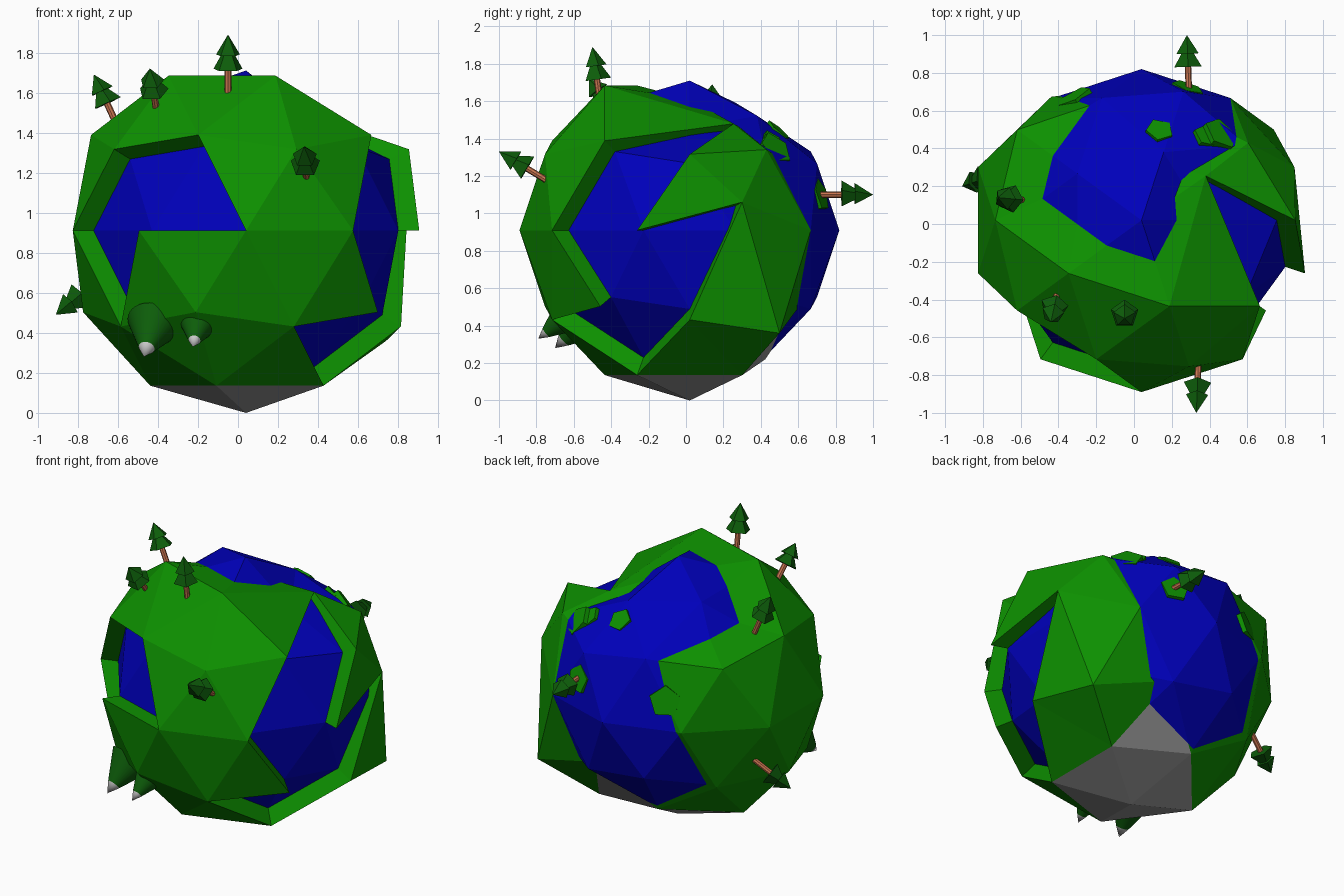
import bpy, bmesh
from math import sin, cos, radians
from mathutils import Vector, Matrix

if "Cube" in bpy.data.objects:
    bpy.data.objects.remove(bpy.data.objects["Cube"])

C = Vector((0.04, 0.02, 0.91))   # planet centre
SEA, LAND = 0.80, 0.91           # radii


def material(name, rgb):
    m = bpy.data.materials.new(name)
    m.diffuse_color = (*rgb, 1)
    m.use_nodes = True
    m.node_tree.nodes["Principled BSDF"].inputs["Base Color"].default_value = m.diffuse_color
    return m


GREEN = material("grass", (0.004, 0.28, 0.0))
BLUE = material("water", (0.0, 0.0, 0.5))
LEAF = material("leaf", (0.004, 0.11, 0.003))
BARK = material("bark", (0.6, 0.18, 0.08))
STONE = material("stone", (0.3, 0.3, 0.3))
SNOW = material("snow", (0.8, 0.8, 0.8))


def finish(name, bm, mats):
    me = bpy.data.meshes.new(name)
    bm.to_mesh(me)
    bm.free()
    for m in mats:
        me.materials.append(m)
    ob = bpy.data.objects.new(name, me)
    bpy.context.collection.objects.link(ob)
    return ob


# Named directions of the icosahedron: S, N, lower ring L0-4, upper ring U0-4
DIR = {"N": Vector((0, 0, 1)), "S": Vector((0, 0, -1))}
for i in range(5):
    for ring, start, step, z in (("L", -36, -72, -1), ("U", -72, -72, 1)):
        a = radians(start + step * i)
        DIR[ring + str(i)] = Vector((2 * cos(a), 2 * sin(a), z)) / 5 ** 0.5
# upper ring runs the other way round: U0 -72, U1 -144, U2 144, U3 72, U4 0


def direction(key):
    """'U0' is a corner, 'U0-L1' the midpoint of an edge."""
    return sum((DIR[k] for k in key.split("-")), Vector()).normalized()


def icosphere(radius):
    bm = bmesh.new()
    bmesh.ops.create_icosphere(bm, subdivisions=2, radius=radius)
    dirs = [(v, v.co.normalized()) for v in bm.verts]
    return bm, lambda key: max(dirs, key=lambda d: d[1].dot(direction(key)))[0]


# Ocean ball, slightly sunken on one side of the top
bm, vert = icosphere(SEA)
vert("N-U3").co *= 0.9
vert("N-U4").co *= 0.8
bmesh.ops.translate(bm, vec=C, verts=bm.verts)
ocean = finish("ocean", bm, [BLUE])

# Land shell: vertices pushed below the water leave the back sea open
bm, vert = icosphere(LAND)
radii = {"N": .70, "N-U2": .70, "N-U3": .62, "U3": .70, "U2-U3": .78,
         "U3-L3": .68, "U2-L3": .81, "L3": .68, "L3-L4": .74, "L2-L3": .82,
         "U3-L4": .80, "S-L3": .81, "U4-U3": .82}
for key, r in radii.items():
    vert(key).co = direction(key) * r
vert("N-U4").co = (0.34, 0.235, 0.57)
vert("U4-L4").co = (0.81, 0.28, 0.15)
vert("L4").co = (0.70, 0.48, -0.55)

# Grey polar cap
grey = list(vert("S").link_faces)
grey.append(bm.faces.get([vert(k) for k in ("S-L3", "S-L4", "L3-L4")]))
for f in grey:
    f.material_index = 1

# Lakes: whole faces cut out of the shell
lakes = ["U1 U0-U1 U1-L1", "U0-U1 U0-L1 U1-L1", "U1 U1-L1 U1-L2",
         "U1-L1 U1-L2 L1-L2", "U0-U4 U4-L0 U0-L0", "U4 U0-U4 U4-L0",
         "U4 U0-U4 N-U4", "L0 U0-L0 U4-L0", "L0 U4-L0 L0-L4",
         "L0 L0-L4 S-L0", "L0 S-L0 L0-L1", "U4-L0 L0-L4 U4-L4"]
cut = [bm.faces.get([vert(k) for k in lake.split()]) for lake in lakes]
bmesh.ops.delete(bm, geom=[f for f in cut if f], context="FACES")

# Shore walls down into the water
rim = [e for e in bm.edges if e.is_boundary]
new = bmesh.ops.extrude_edge_only(bm, edges=rim)["geom"]
for g in new:
    if isinstance(g, bmesh.types.BMVert):
        g.co *= 0.86
    elif isinstance(g, bmesh.types.BMFace):
        g.material_index = 0
bmesh.ops.recalc_face_normals(bm, faces=bm.faces)
if vert("U0").normal.dot(direction("U0")) < 0:
    bmesh.ops.reverse_faces(bm, faces=bm.faces)
bmesh.ops.translate(bm, vec=C, verts=bm.verts)
finish("land", bm, [GREEN, STONE])


def frustum(bm, base, axis, h0, h1, r0, r1, sides, mat=0, smooth=False):
    """Cone section between heights h0 and h1 along an axis."""
    axis = Vector(axis).normalized()
    mid = Vector(base) + axis * (h0 + h1) / 2
    mx = Matrix.Translation(mid) @ axis.to_track_quat("Z", "Y").to_matrix().to_4x4()
    res = bmesh.ops.create_cone(bm, cap_ends=True, segments=sides, radius1=r0,
                                radius2=r1, depth=h1 - h0, matrix=mx)
    for f in {f for v in res["verts"] for f in v.link_faces}:
        f.material_index = mat
        f.smooth = smooth and len(f.verts) < 5


# Small islands and headlands lying on the back sea
islands = [((0.14, 0.54, 1.5), 0.075), ((0.29, 0.74, 1.1), 0.09),
           ((-0.32, 0.68, 1.09), 0.10), ((0.47, 0.50, 1.38), 0.10),
           ((0.40, 0.50, 1.44), 0.07)]
for i, (p, r) in enumerate(islands):
    _, loc, normal, _ = ocean.closest_point_on_mesh(Vector(p))
    bm = bmesh.new()
    frustum(bm, loc, loc - C, -0.04, 0.012, r, r, 5)
    finish(f"island_{i + 1}", bm, [GREEN])

# Trees: trunk with two stacked crowns, given as base and tip
trees = [((-.05, -.46, 1.60), (-.05, -.50, 1.89)),
         ((-.41, -.38, 1.53), (-.44, -.52, 1.72)),
         ((-.61, .13, 1.45), (-.72, .14, 1.69)),
         ((-.71, .27, .64), (-.91, .20, .49)),
         ((.34, -.75, 1.18), (.33, -1.0, 1.33)),
         ((.29, .72, 1.10), (.28, 1.0, 1.10))]
for i, (base, tip) in enumerate(trees):
    axis = Vector(tip) - Vector(base)
    h = axis.length
    bm = bmesh.new()
    frustum(bm, base, axis, -0.04, 0.5 * h, 0.017, 0.017, 8, 1)
    frustum(bm, base, axis, 0.40 * h, 0.80 * h, 0.076, 0.010, 5)
    frustum(bm, base, axis, 0.65 * h, h, 0.062, 0.0, 5)
    finish(f"tree_{i + 1}", bm, [LEAF, BARK])

# Mountains: smooth cones with snow tips
mountains = [((-.425, -.54, .43), (-.47, -.70, .28), .135),
             ((-.20, -.65, .44), (-.225, -.79, .33), .10)]
for i, (base, tip, r) in enumerate(mountains):
    axis = Vector(tip) - Vector(base)
    h, s = axis.length, 0.7
    bm = bmesh.new()
    frustum(bm, base, axis, -0.03, s * h, r, r * 0.3, 32, 0, True)
    frustum(bm, base, axis, s * h, h, r * 0.3, 0.0, 32, 1, True)
    finish(f"mountain_{i + 1}", bm, [LEAF, SNOW])
